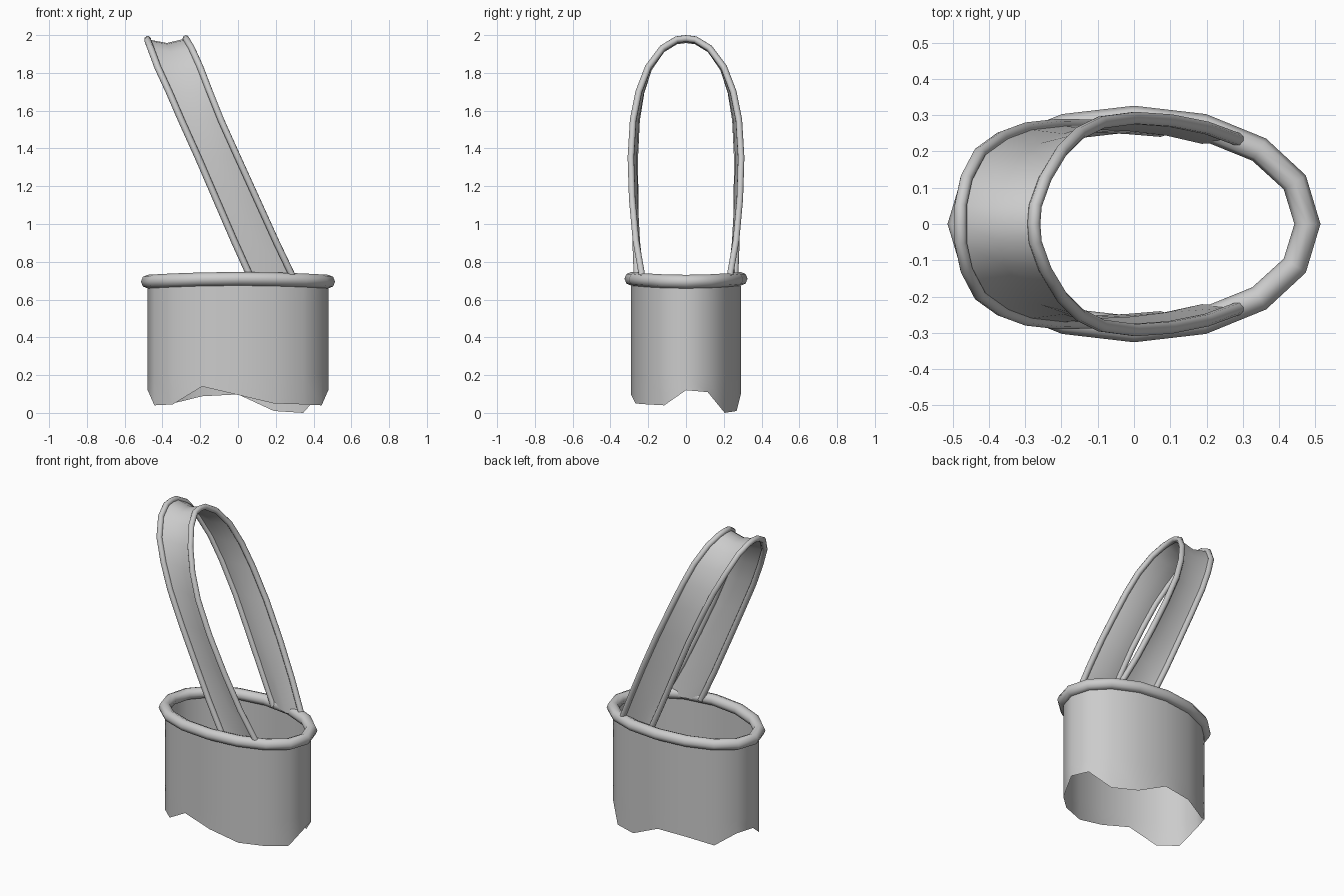
import bpy, math
from mathutils import Vector

if "Cube" in bpy.data.objects:
    bpy.data.objects.remove(bpy.data.objects["Cube"])


def finish(ob, angle=60):
    bpy.ops.object.select_all(action='DESELECT')
    ob.select_set(True)
    bpy.context.view_layer.objects.active = ob
    if ob.type == 'CURVE':
        bpy.ops.object.convert(target='MESH')
        ob = bpy.context.object
    bpy.ops.object.shade_smooth_by_angle(angle=math.radians(angle))
    return ob


def tube(name, pts, radius, cyclic=False):
    cu = bpy.data.curves.new(name, 'CURVE')
    cu.dimensions = '3D'
    cu.bevel_depth = radius
    cu.bevel_resolution = 2
    cu.use_fill_caps = True
    sp = cu.splines.new('POLY')
    sp.points.add(len(pts) - 1)
    for p, co in zip(sp.points, pts):
        p.co = (*co, 1)
    sp.use_cyclic_u = cyclic
    ob = bpy.data.objects.new(name, cu)
    bpy.context.collection.objects.link(ob)
    return finish(ob)


def loft(name, rows, closed=False):
    n = len(rows[0])
    verts = [p for r in rows for p in r]
    faces = []
    for i in range(len(rows) - 1):
        for j in range(n if closed else n - 1):
            k = (j + 1) % n
            faces.append((i * n + j, i * n + k, (i + 1) * n + k, (i + 1) * n + j))
    me = bpy.data.meshes.new(name)
    me.from_pydata(verts, [], faces)
    ob = bpy.data.objects.new(name, me)
    bpy.context.collection.objects.link(ob)
    return finish(ob)


# 16-sided oval outline, starting at +x and running through the back
quarter = [(0.478, 0), (0.443, 0.115), (0.345, 0.205), (0.19, 0.268), (0, 0.29)]
half = quarter + [(-x, y) for x, y in quarter[-2::-1]]
oval = half + [(x, -y) for x, y in half[-2:0:-1]]


def rim_z(x):
    return 0.71 - 0.015 * (x / 0.478) ** 2


# Body wall, open below with a ragged hem
hem = [0.12, 0.11, 0.0, 0.01, 0.098, 0.088, 0.05, 0.12,
       0.12, 0.04, 0.045, 0.14, 0.095, 0.05, 0.045, 0.04]
rows = [[(x, y, rim_z(x)) for x, y in oval]]
rows += [[(x, y, z) for x, y in oval] for z in (0.6, 0.2)]
rows.append([(x, y, h) for (x, y), h in zip(oval, hem)])
loft("bag_body", rows, closed=True)

# Rolled rim
tube("rolled_rim", [(x, y, rim_z(x)) for x, y in oval], 0.036, cyclic=True)


# Handle edges: half arches (x, y, z), mirrored front to back
def arch(side):
    return side + [(x, -y, z) for x, y, z in side[-2::-1]]


right_edge = arch([(0.30, 0.228, 0.70), (0.20, 0.265, 0.91), (0.10, 0.285, 1.13),
                   (0.0, 0.292, 1.35), (-0.09, 0.28, 1.55), (-0.15, 0.25, 1.70),
                   (-0.20, 0.20, 1.83), (-0.245, 0.125, 1.93), (-0.272, 0.05, 1.976),
                   (-0.276, 0, 1.982)])
left_edge = arch([(0.075, 0.258, 0.70), (-0.02, 0.266, 0.91), (-0.115, 0.27, 1.13),
                  (-0.21, 0.272, 1.35), (-0.30, 0.262, 1.55), (-0.365, 0.238, 1.70),
                  (-0.425, 0.195, 1.83), (-0.462, 0.125, 1.93), (-0.478, 0.05, 1.972),
                  (-0.478, 0, 1.978)])
tube("handle_piping_right", right_edge, 0.018)
tube("handle_piping_left", left_edge, 0.018)

# Handle strap, dipping inward between the two edges
middle = []
for a, b in zip(left_edge, right_edge):
    m = (Vector(a) + Vector(b)) / 2
    inward = Vector((0, -m.y, min(0, 1.65 - m.z))).normalized()
    middle.append(tuple(m + inward * 0.022))
loft("handle_strap", [left_edge, middle, right_edge])
